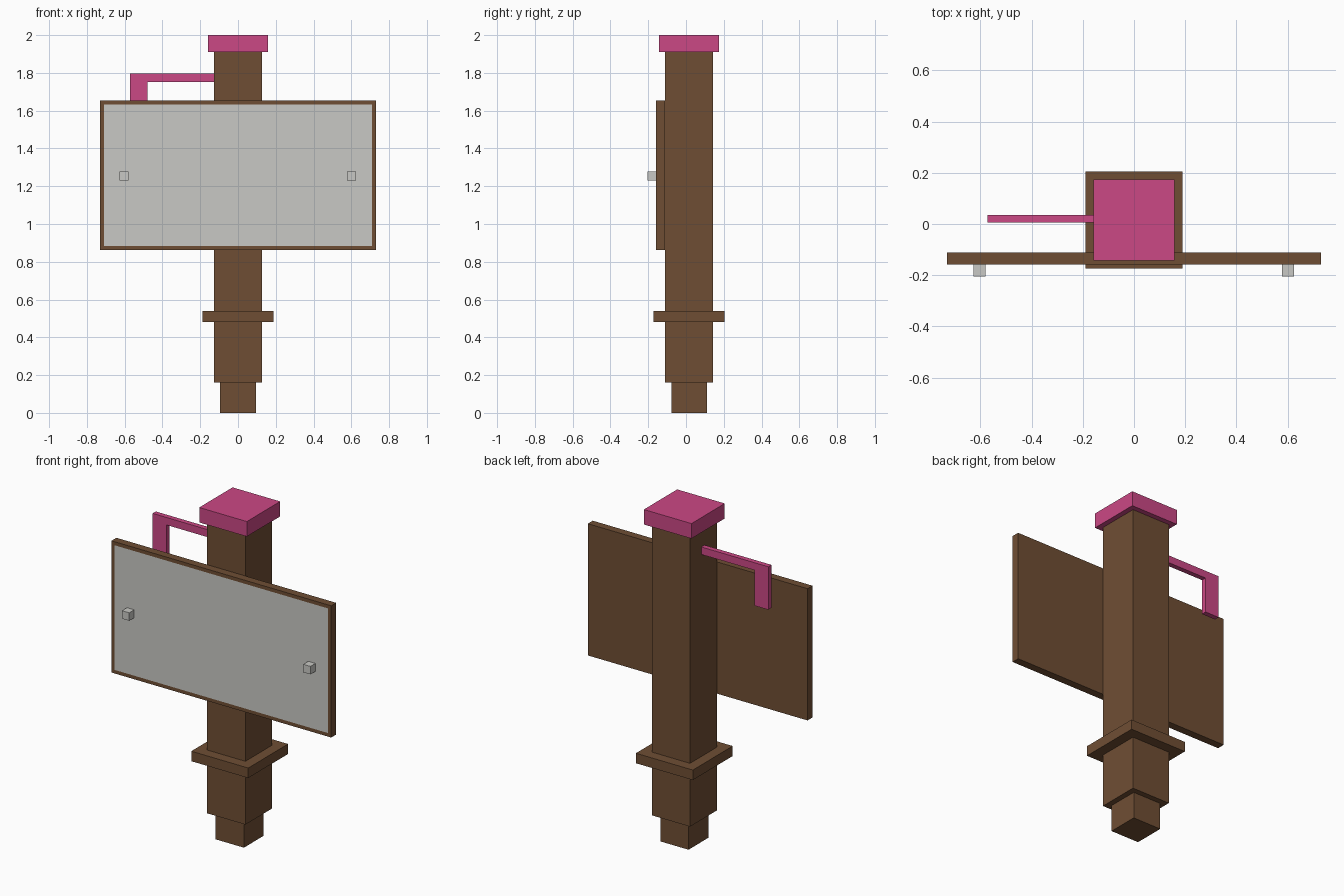
import bpy
import bmesh

default = bpy.data.objects.get("Cube")
if default:
    bpy.data.objects.remove(default, do_unlink=True)


def material(name, rgb):
    mat = bpy.data.materials.new(name)
    mat.use_nodes = True
    color = (*rgb, 1.0)
    mat.diffuse_color = color
    mat.node_tree.nodes["Principled BSDF"].inputs["Base Color"].default_value = color
    return mat


brown = material("brown wood", (0.159, 0.076, 0.034))
pink = material("pink paint", (0.60, 0.065, 0.235))
grey = material("light grey", (0.584, 0.584, 0.555))


def finish(name, bm, *mats):
    bmesh.ops.recalc_face_normals(bm, faces=bm.faces)
    mesh = bpy.data.meshes.new(name)
    bm.to_mesh(mesh)
    bm.free()
    for mat in mats:
        mesh.materials.append(mat)
    obj = bpy.data.objects.new(name, mesh)
    bpy.context.collection.objects.link(obj)
    return obj


def box_bmesh(low, high):
    bm = bmesh.new()
    bmesh.ops.create_cube(bm, size=1)
    for v in bm.verts:
        v.co = [(a + b) / 2 + c * (b - a) for a, b, c in zip(low, high, v.co)]
    return bm


# Square post sections, stacked about one axis
POST_Y = 0.016
for name, half, bottom, top, mat in [
    ("post_foot", 0.094, 0, 0.16, brown),
    ("post", 0.127, 0.16, 1.91, brown),
    ("post_collar", 0.189, 0.48, 0.54, brown),
    ("post_cap", 0.158, 1.91, 2, pink),
]:
    finish(name, box_bmesh((-half, POST_Y - half, bottom),
                           (half, POST_Y + half, top)), mat)

# Sign board with a grey panel inset in its front face
bm = box_bmesh((-0.73, -0.158, 0.862), (0.73, -0.111, 1.653))
bm.normal_update()
front = min(bm.faces, key=lambda f: f.calc_center_median().y)
bmesh.ops.inset_region(bm, faces=[front], thickness=0.03)
front.material_index = 1
finish("sign_board", bm, brown, grey)

# Studs on the panel
for side, x in (("right", -0.603), ("left", 0.601)):
    finish(side + "_stud", box_bmesh((x - 0.024, -0.205, 1.231),
                                     (x + 0.024, -0.158, 1.279)), grey)

# Bent arm: an L profile extruded through its thickness
bm = bmesh.new()
outline = [(-0.127, 1.798), (-0.571, 1.798), (-0.571, 1.54),
           (-0.479, 1.54), (-0.479, 1.753), (-0.127, 1.753)]
face = bm.faces.new([bm.verts.new((x, 0.005, z)) for x, z in outline])
extruded = bmesh.ops.extrude_face_region(bm, geom=[face])["geom"]
bmesh.ops.translate(bm, vec=(0, 0.03, 0),
                    verts=[g for g in extruded if isinstance(g, bmesh.types.BMVert)])
finish("arm", bm, pink)
